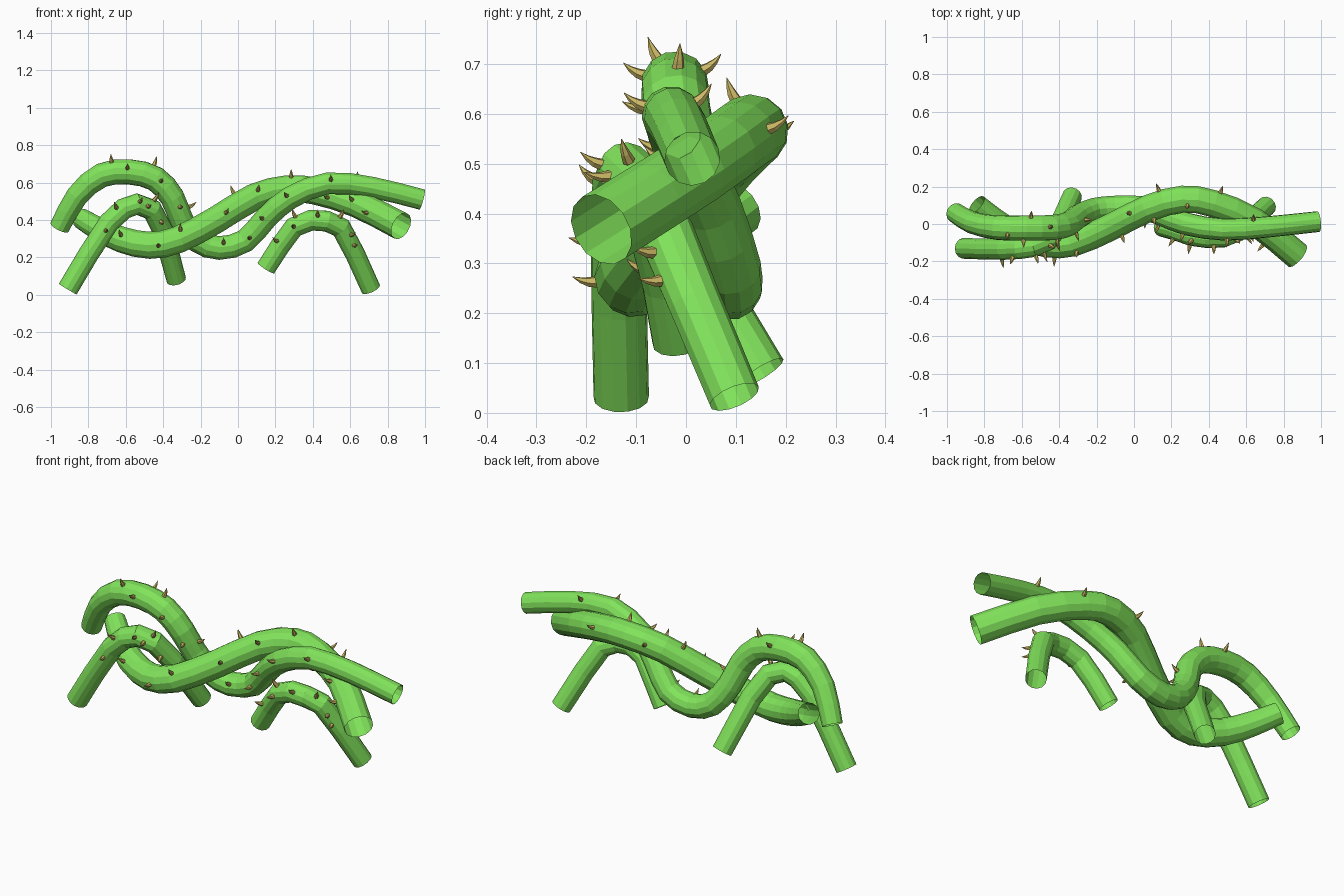
import bpy, bmesh, math
from mathutils import Vector

if "Cube" in bpy.data.objects:
    bpy.data.objects.remove(bpy.data.objects["Cube"])


def material(name, colour):
    m = bpy.data.materials.new(name)
    m.diffuse_color = (*colour, 1)
    m.use_nodes = True
    m.node_tree.nodes["Principled BSDF"].inputs["Base Color"].default_value = m.diffuse_color
    return m


GREEN = material("vine green", (0.22, 0.77, 0.105))
TAN = material("thorn tan", (0.60, 0.48, 0.13))
SIDES = 13


def add_object(name, bm, mat):
    mesh = bpy.data.meshes.new(name)
    bm.to_mesh(mesh)
    bm.free()
    mesh.materials.append(mat)
    obj = bpy.data.objects.new(name, mesh)
    bpy.context.collection.objects.link(obj)


def spline(points, steps):
    """Catmull-Rom through (x, y, z, radius) points."""
    p = [Vector(q) for q in points]
    p = [2 * p[0] - p[1]] + p + [2 * p[-1] - p[-2]]
    out = []
    for i in range(1, len(p) - 2):
        a, b, c, d = p[i - 1:i + 3]
        for k in range(steps):
            t = k / steps
            out.append(0.5 * (2 * b + (c - a) * t + (2 * a - 5 * b + 4 * c - d) * t**2
                              + (3 * b - a - 3 * c + d) * t**3))
    return out + [p[-2]]


def rings(bm, path, sides):
    """Rings of vertices swept along a path and skinned, open at both ends."""
    pos = [q.to_3d() for q in path]
    normal = None
    loops = []
    for i, q in enumerate(path):
        tan = Vector()
        if i > 0:
            tan += (pos[i] - pos[i - 1]).normalized()
        if i < len(pos) - 1:
            tan += (pos[i + 1] - pos[i]).normalized()
        tan.normalize()
        if normal is None:
            normal = tan.orthogonal()
        normal = (normal - tan * normal.dot(tan)).normalized()
        side = tan.cross(normal)
        loops.append([bm.verts.new(pos[i] + q[3] * (normal * math.cos(a) + side * math.sin(a)))
                      for a in (2 * math.pi * k / sides for k in range(sides))])
    for a, b in zip(loops, loops[1:]):
        for k in range(sides):
            n = (k + 1) % sides
            bm.faces.new((a[k], a[n], b[n], b[k]))


def thorn(bm, base, out, length=0.046):
    """Slightly upward-curved spike."""
    up = Vector((0, 0, 1))
    bend = (up - out * out.z) * 0.014
    path = []
    for t, r in ((-0.15, 0.013), (0.3, 0.010), (0.65, 0.006), (1, 0.0006)):
        q = base + out * length * t + bend * (t * t)
        path.append(Vector((*q, r)))
    rings(bm, path, 6)


def vine(name, points, tips, steps=1):
    """Tube plus thorns; tips are front-view (x, z, side), side -1 front, 1 back."""
    bm = bmesh.new()
    rings(bm, spline(points, steps), SIDES)
    add_object(name, bm, GREEN)
    dense = spline(points, 12)
    bm = bmesh.new()
    for x, z, side in tips:
        i = min(range(1, len(dense) - 1),
                key=lambda j: (dense[j].x - x)**2 + (dense[j].z - z)**2)
        centre, r = dense[i].to_3d(), dense[i][3]
        reach = r + 0.045
        dx, dz = (x - centre.x) / reach, (z - centre.z) / reach
        out = Vector((dx, side * math.sqrt(max(0, 1 - dx * dx - dz * dz)), dz))
        tan = (dense[i + 1] - dense[i - 1]).to_3d().normalized()
        out = (out - tan * out.dot(tan)).normalized()
        thorn(bm, centre + out * r * 0.97, out)
    add_object(name + "_thorns", bm, TAN)


# Long vine with the tall left arch
vine("arched_vine", [
    (-.955, .06, .36, .054), (-.86, .005, .53, .060), (-.73, -.02, .64, .066),
    (-.58, -.022, .658, .068), (-.44, -.02, .62, .068), (-.35, .0, .52, .066),
    (-.30, .04, .40, .064), (-.22, .075, .29, .064), (-.10, .088, .25, .064),
    (.04, .088, .29, .063), (.15, .05, .41, .062), (.28, .0, .52, .061),
    (.48, -.03, .597, .059), (.72, -.015, .575, .057), (.985, .013, .51, .056)],
    [(-.685, .75, -1), (-.59, .69, -1), (-.43, .74, 1), (-.41, .615, -1), (-.55, .71, 1),
     (-.31, .495, -1), (-.205, .49, -1), (-.08, .295, -1), (.07, .31, -1), (.14, .43, -1),
     (.26, .545, -1), (.50, .63, -1), (.65, .65, 1)], steps=2)

# Thick vine winding through it
vine("thick_vine", [
    (-.84, .105, .41, .056), (-.74, .02, .35, .063), (-.62, -.06, .295, .07),
    (-.47, -.105, .265, .073), (-.32, -.10, .295, .073), (-.12, -.015, .40, .073),
    (.08, .085, .52, .073), (.26, .133, .566, .073), (.42, .11, .553, .073),
    (.64, .015, .485, .074), (.872, -.17, .368, .076)],
    [(-.60, .325, -1), (-.42, .26, -1), (-.33, .365, -1), (-.09, .425, -1), (-.06, .59, -1),
     (.08, .565, -1), (.29, .67, -1), (.15, .58, 1), (.44, .59, 1), (.50, .505, -1),
     (.64, .50, -1), (.73, .41, -1)], steps=2)

# Low arch on the left
vine("left_arch", [
    (-.91, -.13, .030, .056), (-.80, -.134, .215, .056), (-.69, -.135, .385, .057),
    (-.61, -.13, .46, .058), (-.54, -.12, .485, .058), (-.46, -.085, .455, .058),
    (-.40, -.01, .34, .056), (-.33, .15, .080, .053)],
    [(-.70, .335, -1), (-.665, .485, -1), (-.54, .51, -1), (-.50, .48, -1),
     (-.43, .55, -1), (-.42, .415, -1)])

# Low arch on the right
vine("right_arch", [
    (.15, -.015, .143, .053), (.225, -.035, .26, .054), (.30, -.06, .362, .056),
    (.39, -.072, .40, .057), (.475, -.07, .395, .057), (.55, -.04, .36, .057),
    (.625, .018, .22, .054), (.71, .097, .032, .053)],
    [(.195, .31, -1), (.29, .46, -1), (.30, .37, -1), (.425, .445, -1),
     (.55, .46, -1), (.61, .35, -1), (.62, .29, -1)])
